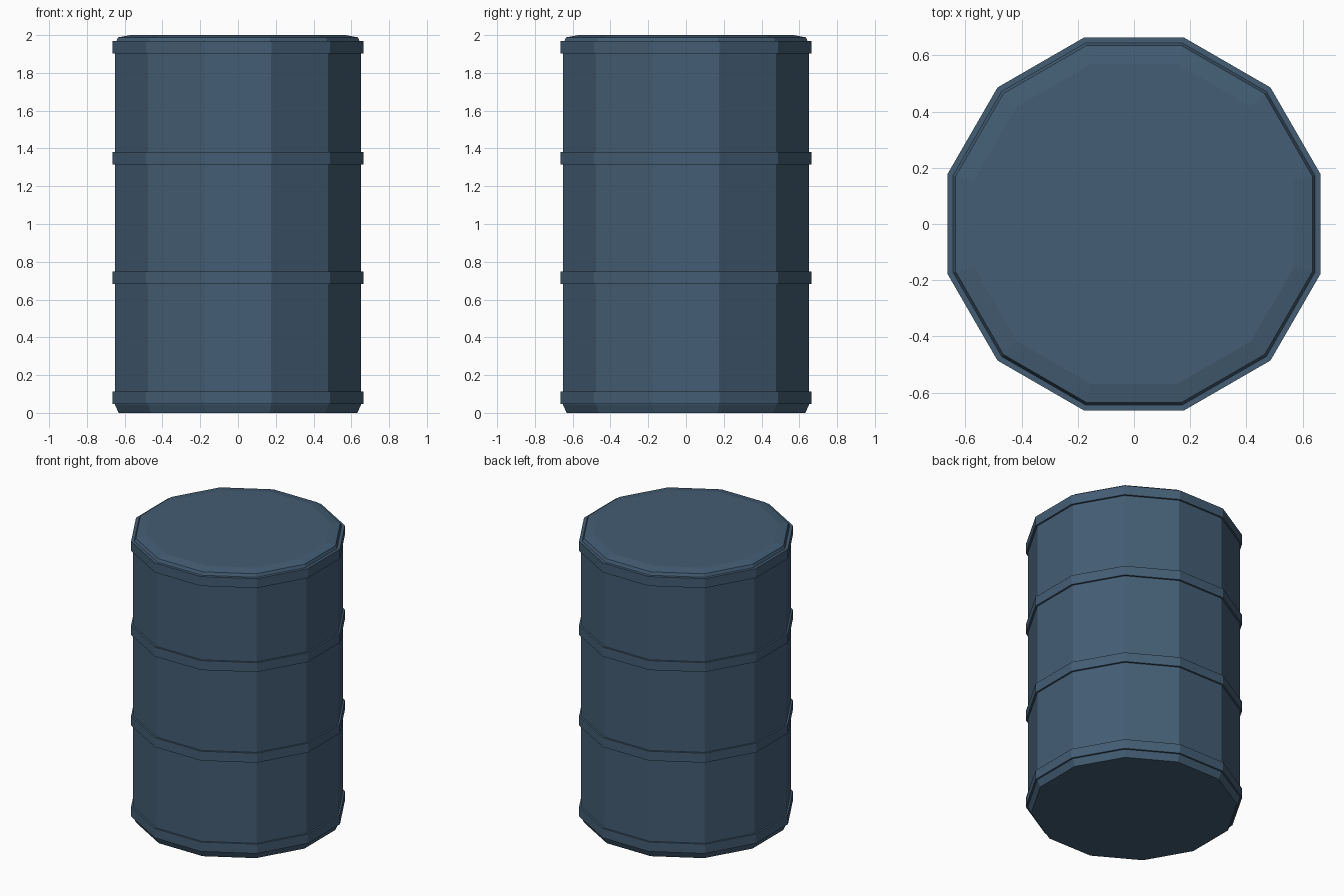
import bpy
import bmesh
from math import cos, sin, pi

if "Cube" in bpy.data.objects:
    bpy.data.objects.remove(bpy.data.objects["Cube"], do_unlink=True)

SIDES = 12
STEP = 2 * pi / SIDES

steel = bpy.data.materials.new("blue steel")
steel.use_nodes = True
COLOUR = (0.056, 0.109, 0.173, 1)
steel.diffuse_color = COLOUR
steel.node_tree.nodes["Principled BSDF"].inputs["Base Color"].default_value = COLOUR


def lathe(name, profile, closed=False):
    """Sweep (flat radius, z) points round the axis, with a flat side to the front."""
    bm = bmesh.new()
    loops = []
    for flat, z in profile:
        r = flat / cos(STEP / 2)
        loops.append([bm.verts.new((r * cos((k + 0.5) * STEP), r * sin((k + 0.5) * STEP), z))
                      for k in range(SIDES)])
    pairs = list(zip(loops, loops[1:]))
    if closed:
        pairs.append((loops[-1], loops[0]))
    else:
        bm.faces.new(loops[0])
        bm.faces.new(loops[-1])
    for low, high in pairs:
        for k in range(SIDES):
            n = (k + 1) % SIDES
            bm.faces.new((low[k], low[n], high[n], high[k]))
    bmesh.ops.recalc_face_normals(bm, faces=bm.faces)
    mesh = bpy.data.meshes.new(name)
    bm.to_mesh(mesh)
    bm.free()
    mesh.materials.append(steel)
    obj = bpy.data.objects.new(name, mesh)
    bpy.context.collection.objects.link(obj)
    return obj


# Drum body with tapered foot and shallow domed lid
lathe("drum_body", [(0.632, 0), (0.652, 0.045), (0.652, 1.955),
                    (0.643, 1.97), (0.635, 1.988), (0.57, 2.0)])

# Four raised hoops
for name, z in (("bottom_hoop", 0.047), ("lower_hoop", 0.682),
                ("upper_hoop", 1.315), ("top_hoop", 1.902)):
    lathe(name, [(0.64, z), (0.664, z), (0.664, z + 0.066), (0.64, z + 0.066)], closed=True)
